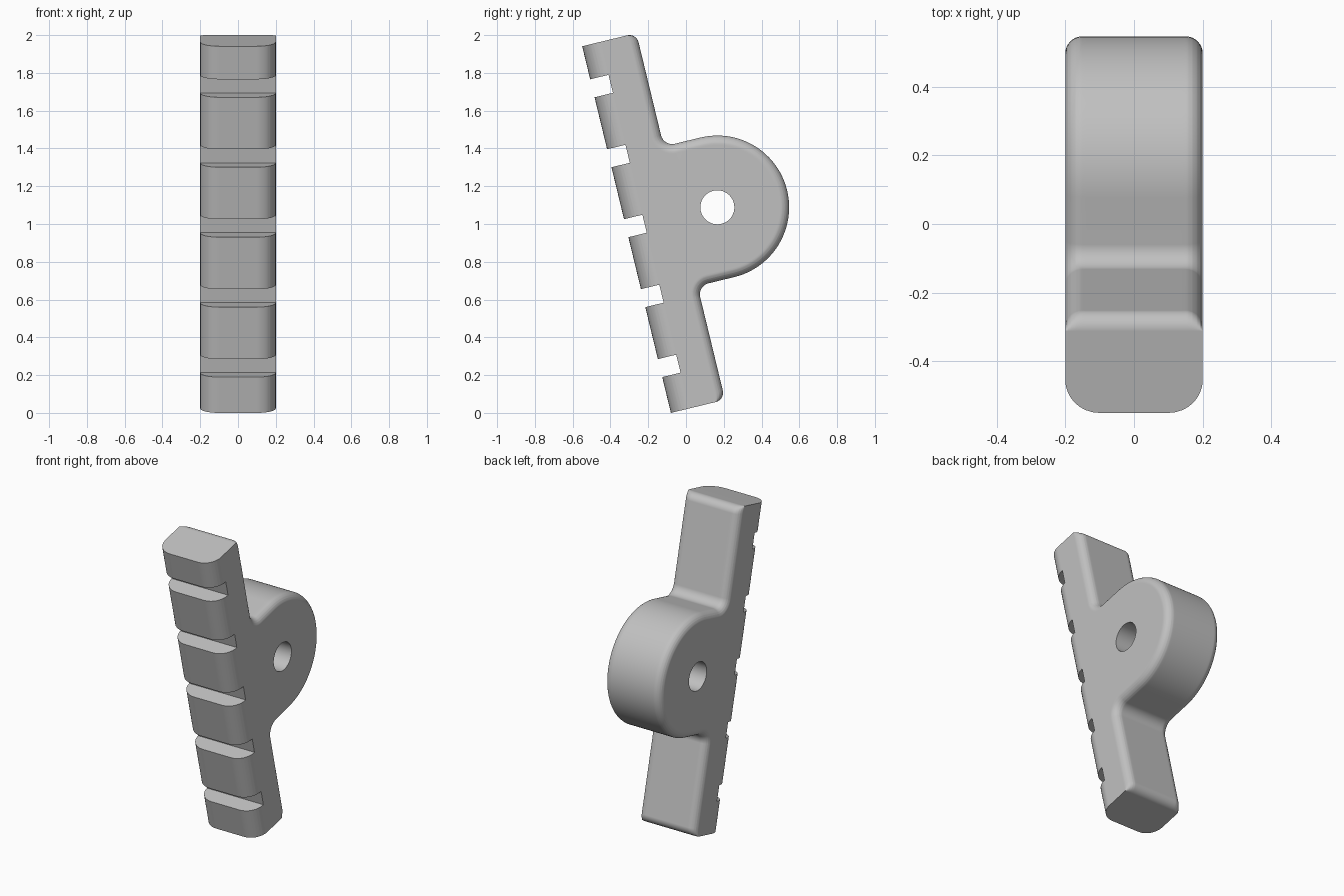
import bpy, bmesh, math
from mathutils import Vector, Matrix

if "Cube" in bpy.data.objects:
    bpy.data.objects.remove(bpy.data.objects["Cube"])

TILT = math.radians(13.6)
LENGTH, WIDTH, HALF = 1.997, 0.295, 0.20      # bar length, bar depth, half thickness
BOSS_U, BOSS_V, BOSS_R, HOLE_R = 0.495, 1.0, 0.38, 0.09
FRONT_R, BACK_R, FILLET = 0.10, 0.05, 0.06    # edge roundings
NOTCH, NOTCH_W, NOTCH_D = [0.195 + 0.381 * i for i in range(5)], 0.098, 0.10

# tilted frame: u points away from the toothed face, v runs along the bar
FRAME = Matrix.Translation((0, -0.08, 0)) @ Matrix.Rotation(TILT, 4, 'X')


def arc(cu, cv, ru, rv, a0, a1, n):
    out = []
    for i in range(n + 1):
        a = math.radians(a0 + (a1 - a0) * i / n)
        out.append((cu + ru * math.cos(a), cv + rv * math.sin(a)))
    return out


def inset(x, r):
    """How far a rounded edge of radius r pulls in at distance x from the middle."""
    t = max(0.0, abs(x) - (HALF - r))
    return r - math.sqrt(max(0.0, r * r - t * t))


def outline(x):
    f, d = inset(x, FRONT_R), inset(x, BACK_R)
    c, w = BACK_R, WIDTH
    # bottom end corner, lower fillet, boss, upper fillet, top end corner
    p = [(f, 0)]
    p += arc(w - c, c, c - d, c, -90, 0, 8)
    p += arc(w + FILLET, BOSS_V - BOSS_R - FILLET, FILLET + d, FILLET + d, 180, 90, 8)
    p += arc(BOSS_U, BOSS_V, BOSS_R - d, BOSS_R - d, -90, 90, 48)
    p += arc(w + FILLET, BOSS_V + BOSS_R + FILLET, FILLET + d, FILLET + d, 270, 180, 8)
    p += arc(w - c, LENGTH - c, c - d, c, 0, 90, 8)
    p.append((f, LENGTH))
    # notches down the front
    for v in reversed(NOTCH):
        p += [(f, v + NOTCH_W), (NOTCH_D, v + NOTCH_W), (NOTCH_D, v), (f, v)]
    return p


# body: loft the outline across the thickness
half = set()
for r in (FRONT_R, BACK_R):
    for i in range(9):
        half.add(round(HALF - r + r * math.sin(math.radians(90 * i / 8)), 5))
xs = sorted({-x for x in half} | half)

bm = bmesh.new()
rings = [[bm.verts.new(FRAME @ Vector((x, u, v))) for u, v in outline(x)] for x in xs]
for a, b in zip(rings, rings[1:]):
    for i in range(len(a)):
        j = (i + 1) % len(a)
        bm.faces.new((a[i], a[j], b[j], b[i]))
bm.faces.new(rings[0])
bm.faces.new(rings[-1])
bmesh.ops.remove_doubles(bm, verts=bm.verts, dist=1e-5)
bmesh.ops.recalc_face_normals(bm, faces=bm.faces)
mesh = bpy.data.meshes.new("notched_lever")
bm.to_mesh(mesh)
bm.free()
body = bpy.data.objects.new("notched_lever", mesh)
bpy.context.collection.objects.link(body)

# pivot hole
bpy.ops.mesh.primitive_cylinder_add(
    vertices=48, radius=HOLE_R, depth=1,
    location=FRAME @ Vector((0, BOSS_U, BOSS_V)), rotation=(0, math.pi / 2, 0))
cutter = bpy.context.object
cutter.name = "hole_cutter"
cutter.hide_render = True

bpy.ops.object.select_all(action='DESELECT')
body.select_set(True)
bpy.context.view_layer.objects.active = body
cut = body.modifiers.new("pivot_hole", 'BOOLEAN')
cut.operation, cut.solver, cut.object = 'DIFFERENCE', 'EXACT', cutter
bpy.ops.object.modifier_apply(modifier=cut.name)
bpy.data.objects.remove(cutter)

# shading and colour
bpy.ops.object.shade_smooth_by_angle(angle=math.radians(30))
wn = body.modifiers.new("flat_sides", 'WEIGHTED_NORMAL')
wn.keep_sharp = True
grey = bpy.data.materials.new("plain grey")
grey.diffuse_color = (0.53, 0.53, 0.53, 1)
grey.use_nodes = True
grey.node_tree.nodes["Principled BSDF"].inputs["Base Color"].default_value = grey.diffuse_color
body.data.materials.clear()
body.data.materials.append(grey)
